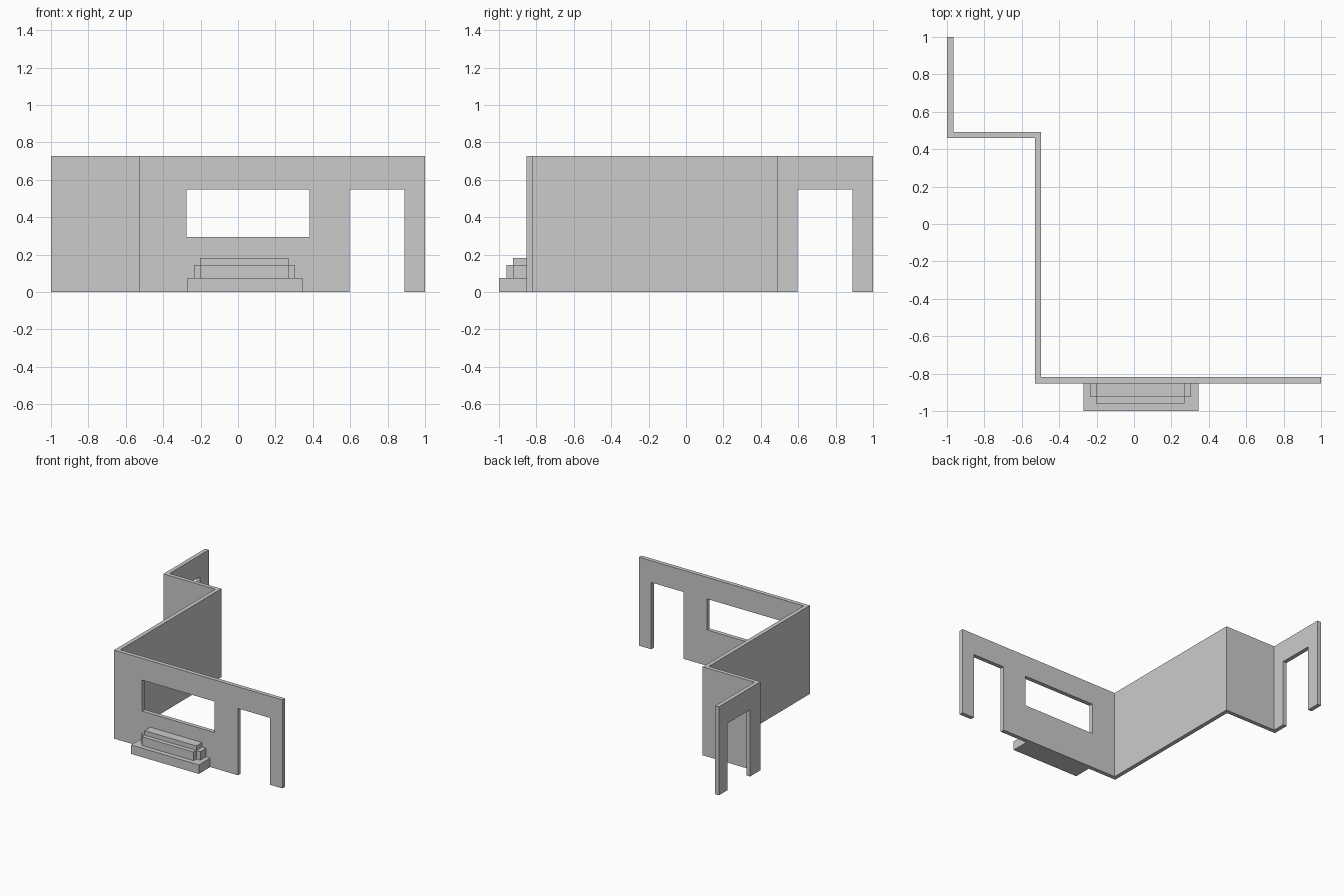
import bpy, bmesh

if "Cube" in bpy.data.objects:
    bpy.data.objects.remove(bpy.data.objects["Cube"])


def prism(name, outline, z0, z1):
    """Extrude a plan outline (counter-clockwise) from z0 to z1."""
    bm = bmesh.new()
    face = bm.faces.new([bm.verts.new((x, y, z0)) for x, y in outline])
    top = bmesh.ops.extrude_face_region(bm, geom=[face])["geom"]
    verts = [v for v in top if isinstance(v, bmesh.types.BMVert)]
    bmesh.ops.translate(bm, verts=verts, vec=(0, 0, z1 - z0))
    bmesh.ops.recalc_face_normals(bm, faces=bm.faces)
    mesh = bpy.data.meshes.new(name)
    bm.to_mesh(mesh)
    bm.free()
    obj = bpy.data.objects.new(name, mesh)
    bpy.context.collection.objects.link(obj)
    return obj


def box(name, x, y, z):
    outline = [(x[0], y[0]), (x[1], y[0]), (x[1], y[1]), (x[0], y[1])]
    return prism(name, outline, *z)


def cut(target, name, x, y, z):
    """Cut a box-shaped opening through the target."""
    cutter = box(name, x, y, z)
    mod = target.modifiers.new(name, "BOOLEAN")
    mod.operation = "DIFFERENCE"
    mod.solver = "EXACT"
    mod.object = cutter
    bpy.context.view_layer.objects.active = target
    bpy.ops.object.modifier_apply(modifier=mod.name)
    bpy.data.objects.remove(cutter)


# Zigzag wall run, from the front right end round to the back left end
FRONT = -0.852
wall = prism("wall", [
    (-0.53, FRONT), (1, FRONT), (1, -0.818), (-0.496, -0.818),
    (-0.496, 0.492), (-0.966, 0.492), (-0.966, 1), (-1, 1),
    (-1, 0.459), (-0.53, 0.459)], 0, 0.727)

# Openings: window and door in the front wall, door in the back left wall
cut(wall, "window_cutter", (-0.276, 0.381), (-0.95, -0.7), (0.294, 0.549))
cut(wall, "front_door_cutter", (0.596, 0.889), (-0.95, -0.7), (-0.1, 0.549))
cut(wall, "side_door_cutter", (-1.1, -0.9), (0.597, 0.889), (-0.1, 0.549))

# Stepped ledge below the window
box("base_step", (-0.271, 0.344), (-1, FRONT), (0, 0.074))
prism("middle_step", [
    (-0.235, -0.926), (-0.202, -0.926), (-0.202, -0.961), (0.27, -0.961),
    (0.27, -0.926), (0.306, -0.926), (0.306, FRONT), (-0.235, FRONT)],
    0.074, 0.145)
box("top_step", (-0.202, 0.27), (-0.926, FRONT), (0.145, 0.182))
